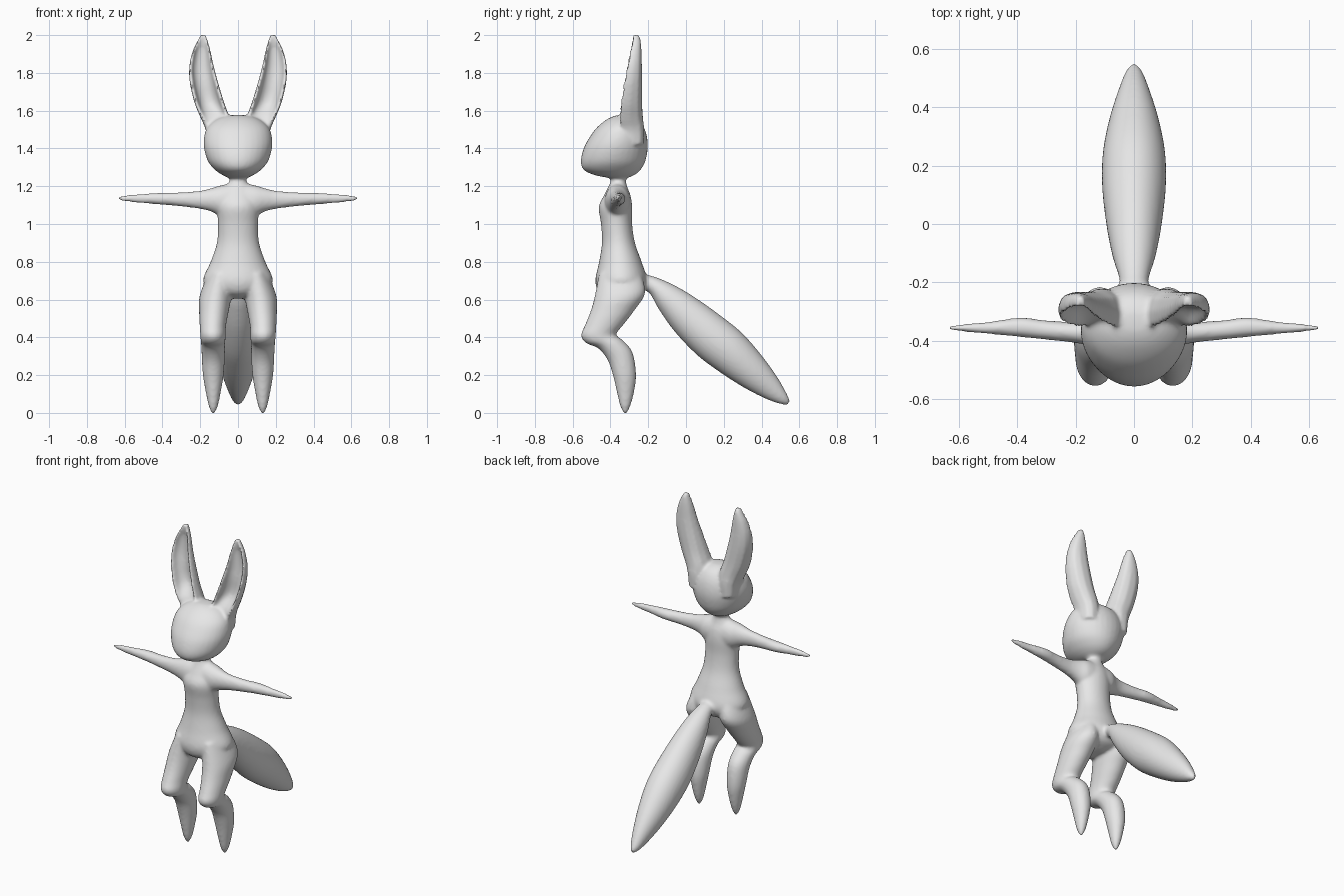
import bpy, bmesh, math
from mathutils import Vector

N = 32      # points around a ring
STEPS = 5   # rings inserted between two control rings

fur = bpy.data.materials.new("grey fur")
fur.diffuse_color = (0.8, 0.8, 0.8, 1)
bm = bmesh.new()


def spline(a, b, c, d, t):
    return 0.5 * (2 * b + (c - a) * t + (2 * a - 5 * b + 4 * c - d) * t * t
                  + (3 * b - a - 3 * c + d) * t ** 3)


def loft(rings):
    """Closed smooth skin through rings of equal point counts."""
    full = []
    for i in range(len(rings) - 1):
        quad = [rings[max(0, min(len(rings) - 1, i + k))] for k in (-1, 0, 1, 2)]
        for s in range(STEPS):
            full.append([spline(*p, s / STEPS) for p in zip(*quad)])
    full.append(rings[-1])
    loops = [[bm.verts.new(p) for p in r] for r in full]
    faces = []
    n = len(loops[0])
    for a, b in zip(loops, loops[1:]):
        for i in range(n):
            j = (i + 1) % n
            faces.append(bm.faces.new((a[i], a[j], b[j], b[i])))
    faces += [bm.faces.new(loops[0]), bm.faces.new(loops[-1])]
    bmesh.ops.recalc_face_normals(bm, faces=faces)


def ellipse(c, u, v):
    angles = [2 * math.pi * i / N for i in range(N)]
    return [c + u * math.cos(t) + v * math.sin(t) for t in angles]


def side_ring(y1, z1, y2, z2, rx, cx=0):
    """Ring spanning two points of the side outline."""
    a, b = Vector((cx, y1, z1)), Vector((cx, y2, z2))
    return ellipse((a + b) / 2, Vector((rx, 0, 0)), (b - a) / 2)


def level_rings(rows):
    return [side_ring(yf, z, yb, z, rx) for z, yf, yb, rx in rows]


# Torso and neck: height, front, back, half width
loft(level_rings([
    (0.605, -0.40, -0.30, 0.04), (0.635, -0.46, -0.23, 0.13),
    (0.70, -0.48, -0.205, 0.185), (0.80, -0.46, -0.235, 0.145),
    (0.90, -0.445, -0.27, 0.112), (1.00, -0.45, -0.285, 0.106),
    (1.09, -0.462, -0.285, 0.112), (1.15, -0.435, -0.293, 0.10),
    (1.20, -0.41, -0.312, 0.065), (1.235, -0.398, -0.318, 0.042),
    (1.29, -0.40, -0.315, 0.045)]))

# Head
loft(level_rings([
    (1.245, -0.41, -0.31, 0.05), (1.258, -0.48, -0.275, 0.08),
    (1.285, -0.54, -0.242, 0.12), (1.33, -0.557, -0.216, 0.158),
    (1.40, -0.542, -0.202, 0.18), (1.46, -0.51, -0.206, 0.18),
    (1.51, -0.473, -0.222, 0.163), (1.55, -0.425, -0.25, 0.12),
    (1.572, -0.38, -0.29, 0.065), (1.577, -0.345, -0.325, 0.015)]))

# Tail: upper edge, lower edge, half width
loft([side_ring(*r) for r in [
    (-0.28, 0.74, -0.29, 0.67, 0.04), (-0.18, 0.725, -0.20, 0.64, 0.05),
    (-0.07, 0.68, -0.145, 0.55, 0.074), (0.05, 0.61, -0.06, 0.43, 0.094),
    (0.19, 0.51, 0.06, 0.305, 0.109), (0.30, 0.42, 0.18, 0.215, 0.107),
    (0.40, 0.305, 0.30, 0.138, 0.086), (0.48, 0.195, 0.41, 0.08, 0.057),
    (0.535, 0.10, 0.495, 0.048, 0.03), (0.552, 0.058, 0.54, 0.043, 0.008)]])

# Cupped ear section: across, depth; the last seven points line the hollow
EAR = [(-.86, 0), (-.97, .1), (-1, .45), (-.78, .83), (-.3, 1), (.3, 1),
       (.78, .83), (1, .45), (.97, .1), (.86, 0),
       (.74, .15), (.6, .42), (.3, .58), (0, .62), (-.3, .58), (-.6, .42), (-.74, .15)]
EAR_ROWS = [  # height, inner x, outer x, front, back, hollow
    (1.42, .06, .16, -.31, -.225, 0), (1.50, .05, .172, -.34, -.222, 0),
    (1.56, .045, .197, -.354, -.228, .3), (1.64, .072, .23, -.349, -.233, 1),
    (1.75, .105, .256, -.332, -.233, 1), (1.84, .129, .258, -.314, -.234, 1),
    (1.92, .146, .239, -.299, -.236, .85), (1.97, .160, .215, -.288, -.24, .4),
    (2.004, .172, .195, -.28, -.248, 0)]

for s in (-1, 1):
    # Ears
    loft([[Vector((s * ((xi + xo) / 2 + u * (xo - xi) / 2),
                   yf + (yb - yf) * v * (h if k > 9 else 1), z))
           for k, (u, v) in enumerate(EAR)]
          for z, xi, xo, yf, yb, h in EAR_ROWS])

    # Arms: x, bottom, top, front, back
    loft([ellipse(Vector((s * x, (yf + yb) / 2, (zb + zt) / 2)),
                  Vector((0, (yb - yf) / 2, 0)), Vector((0, 0, (zt - zb) / 2)))
          for x, zb, zt, yf, yb in [
              (.03, 1.03, 1.215, -.43, -.295), (.09, 1.04, 1.205, -.43, -.30),
              (.14, 1.065, 1.19, -.42, -.322), (.20, 1.08, 1.176, -.407, -.334),
              (.30, 1.093, 1.168, -.396, -.33), (.39, 1.101, 1.166, -.387, -.32),
              (.50, 1.11, 1.16, -.376, -.335), (.59, 1.118, 1.153, -.368, -.343),
              (.63, 1.126, 1.146, -.362, -.349), (.641, 1.132, 1.14, -.358, -.353)]])

    # Legs: front point, back point, half width, centre
    loft([side_ring(*r[:5], s * r[5]) for r in [
        (-.46, .74, -.25, .76, .06, .09), (-.485, .61, -.215, .64, .084, .118),
        (-.508, .53, -.275, .54, .078, .128), (-.537, .46, -.33, .468, .07, .133),
        (-.556, .41, -.365, .425, .067, .133), (-.53, .37, -.365, .405, .066, .132),
        (-.465, .342, -.335, .385, .064, .132), (-.415, .28, -.283, .32, .061, .131),
        (-.387, .20, -.264, .20, .055, .131), (-.364, .10, -.277, .10, .038, .131),
        (-.348, .035, -.295, .035, .024, .131), (-.33, -.003, -.312, -.003, .008, .131)]])

mesh = bpy.data.meshes.new("body")
bm.to_mesh(mesh)
bm.free()
mesh.materials.append(fur)
body = bpy.data.objects.new("body", mesh)
bpy.context.collection.objects.link(body)

# Fuse all the parts into one skin and soften the joins
fuse = body.modifiers.new("fuse", 'REMESH')
fuse.mode = 'VOXEL'
fuse.voxel_size = 0.009
fuse.use_smooth_shade = True
soften = body.modifiers.new("soften", 'SMOOTH')
soften.factor = 0.5
soften.iterations = 8
